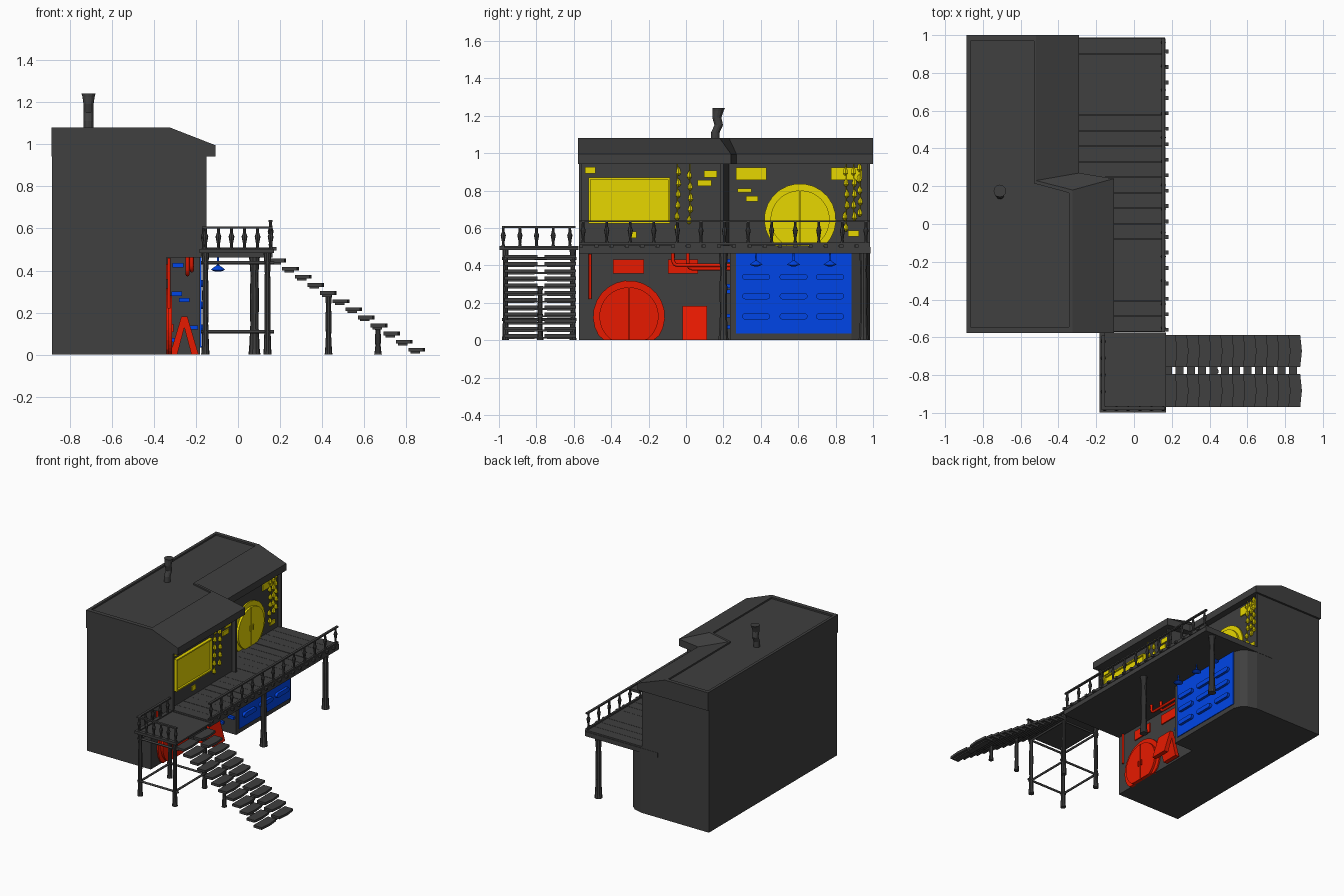
import bpy, bmesh, math, random

random.seed(4)
if "Cube" in bpy.data.objects:
    bpy.data.objects.remove(bpy.data.objects["Cube"])


def material(name, rgb):
    m = bpy.data.materials.new(name)
    m.use_nodes = True
    m.diffuse_color = (*rgb, 1)
    m.node_tree.nodes["Principled BSDF"].inputs["Base Color"].default_value = (*rgb, 1)
    return m


GREY = material("dark grey", (0.05, 0.05, 0.05))
RED = material("red", (0.8, 0.01, 0.0))
YELLOW = material("yellow", (0.8, 0.68, 0.0))
BLUE = material("blue", (0.0, 0.06, 0.8))


def finish(name, bm, mat):
    bmesh.ops.recalc_face_normals(bm, faces=bm.faces)
    me = bpy.data.meshes.new(name)
    bm.to_mesh(me)
    bm.free()
    me.materials.append(mat)
    ob = bpy.data.objects.new(name, me)
    bpy.context.collection.objects.link(ob)
    return ob


def prism(name, pts, axis, lo, hi, mat):
    """Extrude a 2D outline along x (y,z points), y (x,z points) or z (x,y points)."""
    place = {"x": lambda p, h: (h, p[0], p[1]), "y": lambda p, h: (p[0], h, p[1]),
             "z": lambda p, h: (p[0], p[1], h)}[axis]
    bm = bmesh.new()
    a = [bm.verts.new(place(p, lo)) for p in pts]
    b = [bm.verts.new(place(p, hi)) for p in pts]
    bm.faces.new(a)
    bm.faces.new(b)
    for i in range(len(pts)):
        j = (i + 1) % len(pts)
        bm.faces.new((a[i], a[j], b[j], b[i]))
    return finish(name, bm, mat)


def box(name, x, y, z, mat):
    return prism(name, [(x[0], y[0]), (x[1], y[0]), (x[1], y[1]), (x[0], y[1])], "z", *z, mat)


def column(name, rings, mat=GREY, sides=10):
    """Loft of horizontal rings given as (centre x, y, z, radius)."""
    bm = bmesh.new()
    loops = []
    for x, y, z, r in rings:
        loops.append([bm.verts.new((x + r * math.cos(2 * math.pi * k / sides),
                                    y + r * math.sin(2 * math.pi * k / sides), z)) for k in range(sides)])
    for a, b in zip(loops, loops[1:]):
        for k in range(sides):
            j = (k + 1) % sides
            bm.faces.new((a[k], a[j], b[j], b[k]))
    bm.faces.new(loops[0])
    bm.faces.new(loops[-1])
    return finish(name, bm, mat)


def post(name, x, y, z0, z1, r):
    h = z1 - z0
    prof = ((0, 1.25), (0.06, 1.1), (0.3, 0.85), (0.6, 0.95), (0.8, 0.8), (0.93, 1), (1, 1.15))
    column(name, [(x, y, z0 + t * h, r * s) for t, s in prof])


def baluster(name, x, y, z0, z1):
    h = z1 - z0
    prof = ((0, 0.010), (0.15, 0.007), (0.3, 0.008), (0.6, 0.014), (0.75, 0.008), (1, 0.007))
    column(name, [(x, y, z0 + t * h, r) for t, r in prof], sides=8)


def pipe(name, pts, r, mat):
    cu = bpy.data.curves.new(name, "CURVE")
    cu.dimensions = "3D"
    cu.bevel_depth = r
    cu.bevel_resolution = 2
    cu.use_fill_caps = True
    sp = cu.splines.new("POLY")
    sp.points.add(len(pts) - 1)
    for p, c in zip(sp.points, pts):
        p.co = (*c, 1)
    cu.materials.append(mat)
    ob = bpy.data.objects.new(name, cu)
    bpy.context.collection.objects.link(ob)
    bpy.ops.object.select_all(action="DESELECT")
    ob.select_set(True)
    bpy.context.view_layer.objects.active = ob
    bpy.ops.object.convert(target="MESH")


# House: ground floor with rounded corner, upper floor with recessed facade, hipped roof
L, R, F, B = -0.884, -0.18, -0.572, 0.985
IN, TRIM = -0.34, -0.15
prism("ground_floor", [(L, F), (IN, F), (IN, 0.235), (R, 0.235), (R, 0.885), (-0.2, 0.93),
                       (-0.24, 0.965), (-0.31, B), (L, B)], "z", 0, 0.47, GREY)
prism("upper_floor", [(L, F), (R, F), (R, 0.2), (IN, 0.23), (IN, B), (L, B)], "z", 0.47, 0.96, GREY)
for y0, y1 in ((F, F + 0.015), (0.185, 0.2)):
    box("facade_trim", (R - 0.01, TRIM), (y0, y1), (0.47, 0.96), GREY)
box("back_facade_trim", (IN - 0.01, -0.315), (B - 0.015, B), (0.47, 0.96), GREY)

eave = [(-0.887, -0.577), (-0.107, -0.577), (-0.107, 0.24), (-0.29, 0.27), (-0.29, 1.0), (-0.887, 1.0)]
crown = [(-0.887, -0.577), (-0.325, -0.577), (-0.325, 0.18), (-0.52, 0.23), (-0.52, 1.0), (-0.887, 1.0)]
rim = [(-0.865, -0.545), (-0.345, -0.545), (-0.345, 0.165), (-0.53, 0.215), (-0.53, 0.97), (-0.865, 0.97)]
bm = bmesh.new()
layers = [[bm.verts.new((*p, z)) for p in pts]
          for pts, z in ((eave, 0.942), (eave, 0.995), (crown, 1.08), (rim, 1.08), (rim, 1.068))]
for a, b in zip(layers, layers[1:]):
    for i in range(6):
        j = (i + 1) % 6
        bm.faces.new((a[i], a[j], b[j], b[i]))
bm.faces.new(layers[0])
bm.faces.new(layers[-1])
finish("roof", bm, GREY)

# Crooked chimney
column("chimney", [(-0.71, y, z, r) for y, z, r in (
    (0.155, 1.06, 0.024), (0.157, 1.11, 0.023), (0.175, 1.15, 0.023), (0.165, 1.19, 0.024),
    (0.172, 1.225, 0.029), (0.175, 1.24, 0.033))], sides=12)

# Deck with planks, posts and railing
box("deck_slab", (-0.45, 0.165), (-0.572, 0.987), (0.462, 0.497), GREY)
n = 19
for i in range(n):
    y = -0.57 + 1.555 * i / n
    box("deck_plank", (-0.36, 0.168), (y, y + 1.555 / n - 0.002), (0.495, 0.506 + random.uniform(0, 0.003)), GREY)
    box("deck_plank_end", (0.16, 0.183), (y, y + 0.02), (0.495, 0.512), GREY)
for y in (0.2, 0.95):
    post("deck_post", 0.078, y, 0, 0.47, 0.023)
box("deck_bottom_rail", (0.147, 0.163), (-0.572, 0.985), (0.51, 0.522), GREY)
box("deck_top_rail", (0.146, 0.164), (-0.572, 0.985), (0.631, 0.641), GREY)
for i in range(13):
    baluster("deck_baluster", 0.155, -0.55 + i * 0.126, 0.52, 0.633)

# Stair landing
box("landing_floor", (-0.182, 0.17), (-0.997, -0.575), (0.483, 0.495), GREY)
box("landing_front_rim", (-0.182, 0.17), (-0.997, -0.97), (0.495, 0.503), GREY)
box("landing_side_rim", (-0.182, -0.155), (-0.97, -0.575), (0.495, 0.503), GREY)
box("landing_front_rail", (-0.172, 0.165), (-0.985, -0.967), (0.6, 0.61), GREY)
box("landing_side_rail", (-0.172, -0.154), (-0.975, -0.59), (0.6, 0.61), GREY)
for i in range(6):
    baluster("landing_front_baluster", -0.155 + i * 0.062, -0.977, 0.5, 0.602)
for i in range(1, 5):
    baluster("landing_side_baluster", -0.163, -0.977 + i * 0.089, 0.5, 0.602)
for x in (-0.155, 0.14):
    for y in (-0.965, -0.605):
        post("landing_leg", x, y, 0, 0.485, 0.016)
    for z in (0.11, 0.437):
        pipe("landing_side_brace", [(x, -0.985, z), (x, -0.585, z)], 0.008, GREY)
for y in (-0.965, -0.605):
    for z in (0.11, 0.437):
        pipe("landing_cross_brace", [(-0.175, y, z), (0.17, y, z)], 0.008, GREY)

# Stairs: paired treads with bowed front edges, thin centre links and posts
for i in range(12):
    x, z = 0.19 + 0.06 * i, 0.447 - 0.0385 * i
    for y0, y1 in ((-0.97, -0.795), (-0.757, -0.588)):
        m = (y0 + y1) / 2
        prism("stair_tread", [(x - 0.04, y0), (x + 0.03, y0), (x + 0.039, m), (x + 0.03, y1), (x - 0.04, y1)],
              "z", z - 0.009, z + 0.009, GREY)
        box("stair_tread_batten", (x - 0.03, x + 0.015), (y0 + 0.015, y1 - 0.015), (z - 0.018, z - 0.009), GREY)
    box("stair_link", (x - 0.03, x + 0.012), (-0.82, -0.735), (z - 0.016, z - 0.006), GREY)
for x, top in ((0.43, 0.29), (0.665, 0.14)):
    post("stair_post", x, -0.78, 0, top, 0.015)


# Round doors: frame and two leaves clipped at the floor
def round_door(name, x, cy, cz, floor, mat):
    def arc(r, a0, a1, gap=0):
        out = []
        for k in range(25):
            a = math.radians(a0 + (a1 - a0) * k / 24)
            out.append((cy + gap + r * math.cos(a), max(floor, cz + r * math.sin(a))))
        return out
    prism(name + "_frame", arc(0.192, -90, 255), "x", x - 0.01, x + 0.01, mat)
    prism(name + "_left_leaf", arc(0.155, -90, 90, 0.003), "x", x, x + 0.026, mat)
    prism(name + "_right_leaf", arc(0.155, 90, 270, -0.003), "x", x, x + 0.026, mat)
    for s in (-1, 1):
        box(name + "_handle", (x + 0.02, x + 0.034), sorted((cy + s * 0.012, cy + s * 0.02)),
            (cz - 0.02, cz + 0.02), mat)


round_door("ground_door", IN, -0.305, 0.127, 0, RED)
round_door("upper_door", IN, 0.61, 0.645, 0.5, YELLOW)

# Windows and loose bricks on the side walls: wall x, y range, z range
plates = [(IN, -0.39, -0.225, 0.357, 0.43, RED), (IN, -0.095, 0.065, 0.357, 0.43, RED),
          (R, -0.54, -0.485, 0.89, 0.926, YELLOW), (R, -0.305, -0.265, 0.545, 0.58, YELLOW),
          (R, 0.095, 0.165, 0.87, 0.907, YELLOW), (R, 0.062, 0.137, 0.823, 0.857, YELLOW),
          (IN, 0.268, 0.43, 0.855, 0.922, YELLOW), (IN, 0.275, 0.35, 0.79, 0.812, YELLOW),
          (IN, 0.32, 0.385, 0.74, 0.77, YELLOW), (IN, 0.775, 0.94, 0.855, 0.922, YELLOW),
          (IN, 0.865, 0.925, 0.555, 0.585, YELLOW)]
for x, y0, y1, z0, z1, mat in plates:
    box("wall_plate", (x - 0.005, x + 0.009), (y0, y1), (z0, z1), mat)
box("big_window_frame", (R - 0.005, R + 0.01), (-0.52, -0.085), (0.625, 0.87), YELLOW)
for z in (0.625, 0.86):
    box("big_window_rail", (R, R + 0.024), (-0.52, -0.085), (z, z + 0.01), YELLOW)
for y in (-0.52, -0.095):
    box("big_window_stile", (R, R + 0.024), (y, y + 0.01), (0.625, 0.87), YELLOW)

# Hanging vines with leaf pods
for x, y, low in ((R, -0.045, 0.58), (R, 0.022, 0.62), (IN, 0.855, 0.58), (IN, 0.895, 0.64), (IN, 0.93, 0.66)):
    pipe("vine_cord", [(x + 0.012, y, 0.945), (x + 0.012, y, low)], 0.003, YELLOW)
    z = low
    while z < 0.91:
        dy = random.uniform(-0.007, 0.007)
        column("vine_pod", [(x + 0.012, y + dy, z + h, r) for h, r in
                            ((0, 0.004), (0.012, 0.015), (0.03, 0.012), (0.045, 0.003))], YELLOW, 6)
        z += 0.06

# Red pipes and folding sign
pipe("corner_pipe", [(-0.328, -0.512, 0.46), (-0.328, -0.512, 0.22)], 0.008, RED)
for x, y, z in ((-0.22, -0.07, 0.4), (-0.24, 0.01, 0.382)):
    pipe("ceiling_pipe", [(x, y, 0.468), (x, y, z + 0.025), (x, y + 0.008, z + 0.007),
                          (x, y + 0.025, z), (x, 0.24, z)], 0.01, RED)
for s in (-1, 1):
    c = -0.255
    prism("sign_board", [(c + s * 0.034, 0), (c + s * 0.068, 0), (c + s * 0.014, 0.182), (c - s * 0.014, 0.182)],
          "y", -0.02, 0.112, RED)

# Blue garage door with pill-shaped louvres, lamps and bricks
box("garage_door", (R - 0.005, R + 0.006), (0.268, 0.885), (0.035, 0.465), BLUE)
for y in (0.375, 0.575, 0.77):
    for z in (0.338, 0.235, 0.127):
        outline = [(y + s * 0.058 + 0.017 * math.cos(a), z + 0.017 * math.sin(a))
                   for s, start in ((1, -90), (-1, 90))
                   for a in (math.radians(start + 30 * k) for k in range(7))]
        prism("garage_louvre", outline, "x", R, R + 0.026, BLUE)
    column("lamp", [(-0.095, y, z, r) for z, r in
                    ((0.395, 0.012), (0.403, 0.034), (0.41, 0.028), (0.425, 0.006), (0.468, 0.004))], BLUE, 12)
for x, z in ((-0.31, 0.415), (-0.315, 0.28), (-0.28, 0.25), (-0.33, 0.06), (-0.24, 0.12)):
    box("blue_brick", (x, x + 0.05), (0.215, 0.24), (z, z + 0.02), BLUE)
